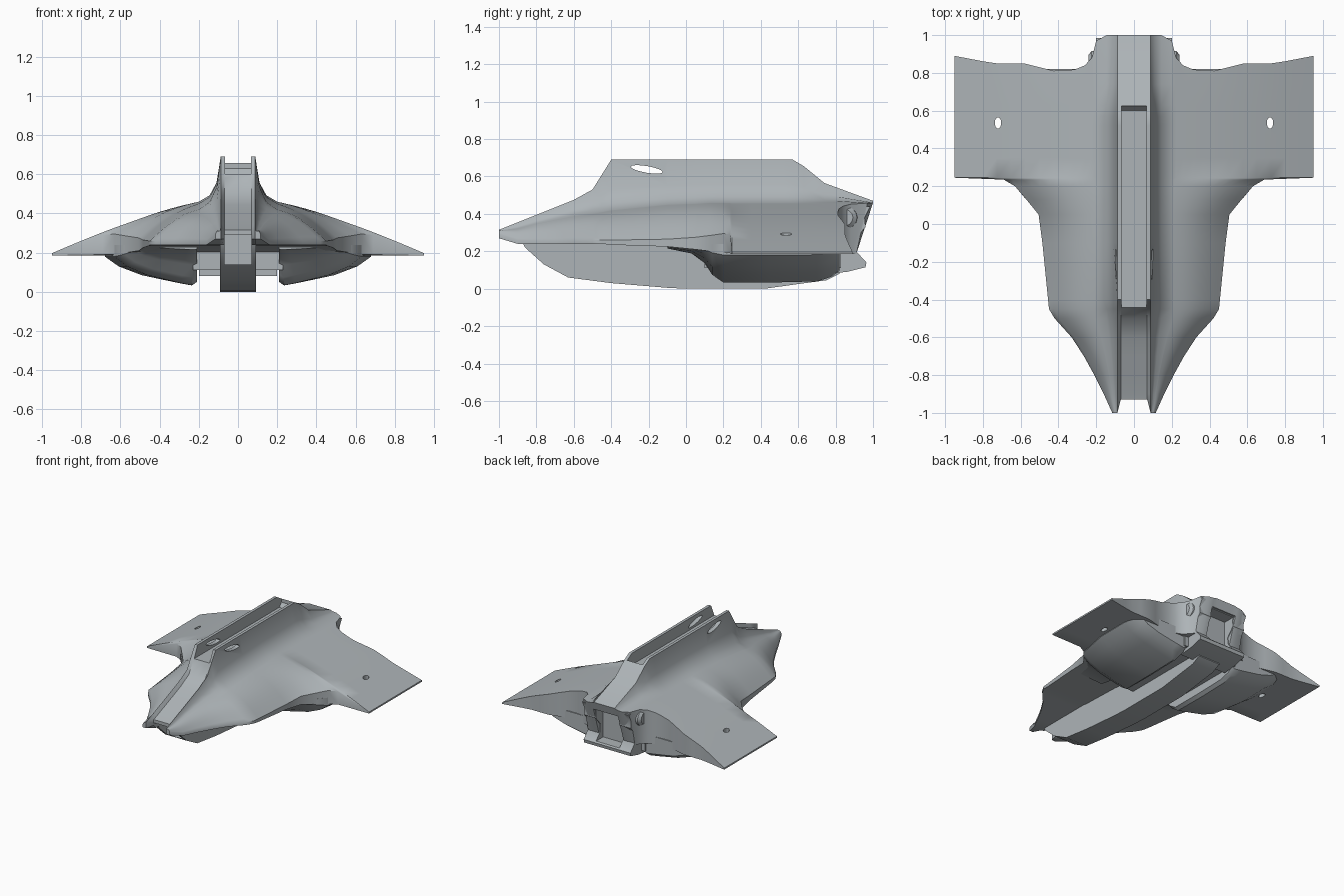
import bpy, bmesh, math

if "Cube" in bpy.data.objects:
    bpy.data.objects.remove(bpy.data.objects["Cube"])

# Blue-grey hull paint
paint = bpy.data.materials.new("hull_grey")
paint.diffuse_color = (.42, .455, .475, 1)
paint.use_nodes = True
paint.node_tree.nodes["Principled BSDF"].inputs["Base Color"].default_value = paint.diffuse_color


def smooth(ob, angle):
    bpy.ops.object.select_all(action='DESELECT')
    ob.select_set(True)
    bpy.context.view_layer.objects.active = ob
    bpy.ops.object.shade_smooth_by_angle(angle=math.radians(angle))


def make(name, verts, faces, angle=35):
    me = bpy.data.meshes.new(name)
    me.from_pydata(verts, [], faces)
    bm = bmesh.new()
    bm.from_mesh(me)
    bmesh.ops.recalc_face_normals(bm, faces=bm.faces[:])
    bm.to_mesh(me)
    bm.free()
    me.materials.append(paint)
    ob = bpy.data.objects.new(name, me)
    bpy.context.collection.objects.link(ob)
    smooth(ob, angle)
    return ob


def loft(name, rings, angle=35):
    n = len(rings[0])
    verts = [v for r in rings for v in r]
    faces = [(i * n + j, i * n + (j + 1) % n, (i + 1) * n + (j + 1) % n, (i + 1) * n + j)
             for i in range(len(rings) - 1) for j in range(n)]
    faces += [tuple(range(n)), tuple(range(len(verts) - n, len(verts)))]
    return make(name, verts, faces, angle)


def prism(name, profile, x0, x1):
    return loft(name, [[(x, y, z) for y, z in profile] for x in (x0, x1)])


def box(y0, y1, z0, z1):
    return [(y0, z0), (y1, z0), (y1, z1), (y0, z1)]


def cut(ob, cutter):
    cutter.hide_render = True
    m = ob.modifiers.new("cut", 'BOOLEAN')
    m.operation = 'DIFFERENCE'
    m.solver = 'EXACT'
    m.object = cutter
    smooth(ob, 40)
    bpy.ops.object.modifier_apply(modifier=m.name)
    smooth(ob, 40)
    cutter.hide_viewport = True


def interp(pts, x):
    for (x0, y0), (x1, y1) in zip(pts, pts[1:]):
        if x <= x1:
            return y0 + (y1 - y0) * max(0, x - x0) / (x1 - x0)
    return pts[-1][1]


# Upper shell stations: y, half width, ridge z, shoulder z, edge z, underside z
stations = [
    (-1.00, .115, .315, .310, .295, .27), (-.90, .16, .355, .32, .26, .24),
    (-.80, .21, .395, .345, .26, .24), (-.70, .265, .435, .365, .26, .24),
    (-.60, .33, .475, .385, .26, .24), (-.50, .42, .53, .40, .26, .24),
    (-.45, .45, .61, .41, .26, .24), (-.40, .455, .69, .42, .26, .235),
    (-.10, .485, .69, .45, .265, .225), (.05, .505, .69, .455, .275, .21),
    (.13, .57, .69, .46, .285, .20), (.20, .63, .69, .46, .295, .19),
    (.235, .69, .69, .46, .29, .19), (.245, .95, .69, .46, .197, .185)]
stations += [(y, .95, r, .46, .197, .185) for y, r in (
    (.35, .69), (.45, .69), (.52, .69), (.57, .69), (.63, .655), (.74, .565), (.80, .52))]
# Rear outline: x, y
rear = [(0, 1), (.17, 1), (.2, .97), (.215, .89), (.26, .84), (.32, .815), (.42, .81),
        (.58, .85), (.74, .85), (.95, .89)]

top, bot = [], []
for i, (y, w, r, s, e, b) in enumerate(stations):
    first, last = i == 0, i == len(stations) - 1
    sx = min(.2, .09 + .35 * (w - .09))
    if last:
        r, s = .47, .458
    dip = .03 if -.95 < y < -.42 else 0
    half = [(0, r - dip), (.07, r - dip), (.088, r)]
    half += [(.09 + f * (sx - .09), s + g * (r - s)) for f, g in ((.18, .42), (.5, .14), (1, 0))]
    bulge = .018 if w > .6 else .027 * min(1, w / .45)
    for k in (.03, .08, .15, .22, .3, .4, .5, .6, .7, .8, .9, 1):
        half.append((sx + k * (w - sx), s + k * (e - s) + bulge * math.sin(math.pi * k)))
    rt, rb = [], []
    for x, z in [(-x, z) for x, z in reversed(half[1:])] + half:
        a = abs(x)
        yt = y + (.07 if first and a < .08 else 0)
        if last:
            yt = interp(rear, a)
        rt.append((x, yt, z))
        rb.append((x, min(yt, .91), min(b, z - .012)))
    top.append(rt)
    bot.append(rb)
n, m = len(top[0]), len(stations)
verts = [v for r in top for v in r] + [v for r in bot for v in r]
T = lambda i, j: i * n + j
B = lambda i, j: m * n + i * n + j
faces = []
for i in range(m - 1):
    for j in range(n - 1):
        for F in (T, B):
            faces.append((F(i, j), F(i, j + 1), F(i + 1, j + 1), F(i + 1, j)))
    for j in (0, n - 1):
        faces.append((T(i, j), T(i + 1, j), B(i + 1, j), B(i, j)))
for i in (0, m - 1):
    for j in range(n - 1):
        faces.append((T(i, j), T(i, j + 1), B(i, j + 1), B(i, j)))
shell = make("upper_shell", verts, faces, 40)

# Trench along the ridge top
trench = [(-.5, .6), (.6, .6), (.625, .63), (.625, .8), (-.5, .8)]
cut(shell, prism("trench_cutter", trench, -.066, .066))

# Port through the ridge walls and small holes in the wings
ring = [(math.cos(t * math.pi / 8), math.sin(t * math.pi / 8)) for t in range(16)]
cut(shell, prism("port_cutter", [(-.21 + .085 * c, .638 + .018 * s - .014 * c)
                                 for c, s in ring], -.3, .3))
for sgn in (-1, 1):
    cut(shell, loft("wing_hole_cutter", [[(sgn * .72 + .017 * c, .535 + .03 * s, z)
                                          for c, s in ring] for z in (0, .5)]))

# Keel
keel = prism("keel", [(-.88, .26), (-.86, .22), (-.76, .13), (-.63, .06), (-.4, .03), (-.1, .005),
                      (0, 0), (.42, 0), (.6, .025), (.75, .045), (.82, .08), (.84, .26)], -.092, .092)

# Nose mouth
mouth = prism("mouth_cutter", box(-1.1, -.7, .14, .29), -.07, .07)
cut(shell, mouth)
cut(keel, mouth)

# Lower pods beneath the wings: y, outer x, drop factor
for sgn, side in ((-1, "left"), (1, "right")):
    rings = []
    for y, xo, f in ((-.1, .46, .12), (.03, .49, .25), (.1, .53, .5), (.14, .58, .8),
                     (.2, .63, 1), (.45, .68, 1), (.7, .68, .97), (.78, .66, .85), (.82, .62, .7)):
        sec = [(0, .05), (.06, .033), (.2, .045), (.6, .085), (.85, .13), (1, .18)]
        ring_p = [(.21 + k * (xo - .21), y, .24 - f * (.24 - z)) for k, z in sec]
        ring_p += [(xo, y, .24), (.21, y, .24)]
        rings.append([(sgn * x, yy, z) for x, yy, z in ring_p])
    loft(side + "_pod", rings)

# Web between keel and pods
prism("belly_web", box(.1, .83, .11, .23), -.23, .23)

# Rear engine block with recess
engine = prism("engine_block", [(.75, .08), (.86, .09), (.96, .115), (.965, .14), (.91, .2), (.9, .26),
                                (.96, .33), (.955, .38), (.985, .44), (.75, .44)], -.2, .2)
cut(engine, prism("engine_recess_cutter", box(.87, 1.1, .15, .40), -.1, .1))
cut(shell, prism("shell_recess_cutter", box(.85, 1.1, .14, .405), -.105, .105))

# Rounded bumps on the engine block sides
for sgn, side in ((-1, "left"), (1, "right")):
    loft(side + "_engine_bump", [[(sgn * x, .83 + .09 * k * c, .38 + .07 * k * s) for c, s in ring]
                                 for x, k in ((.19, 1), (.225, .95), (.242, .7))])
